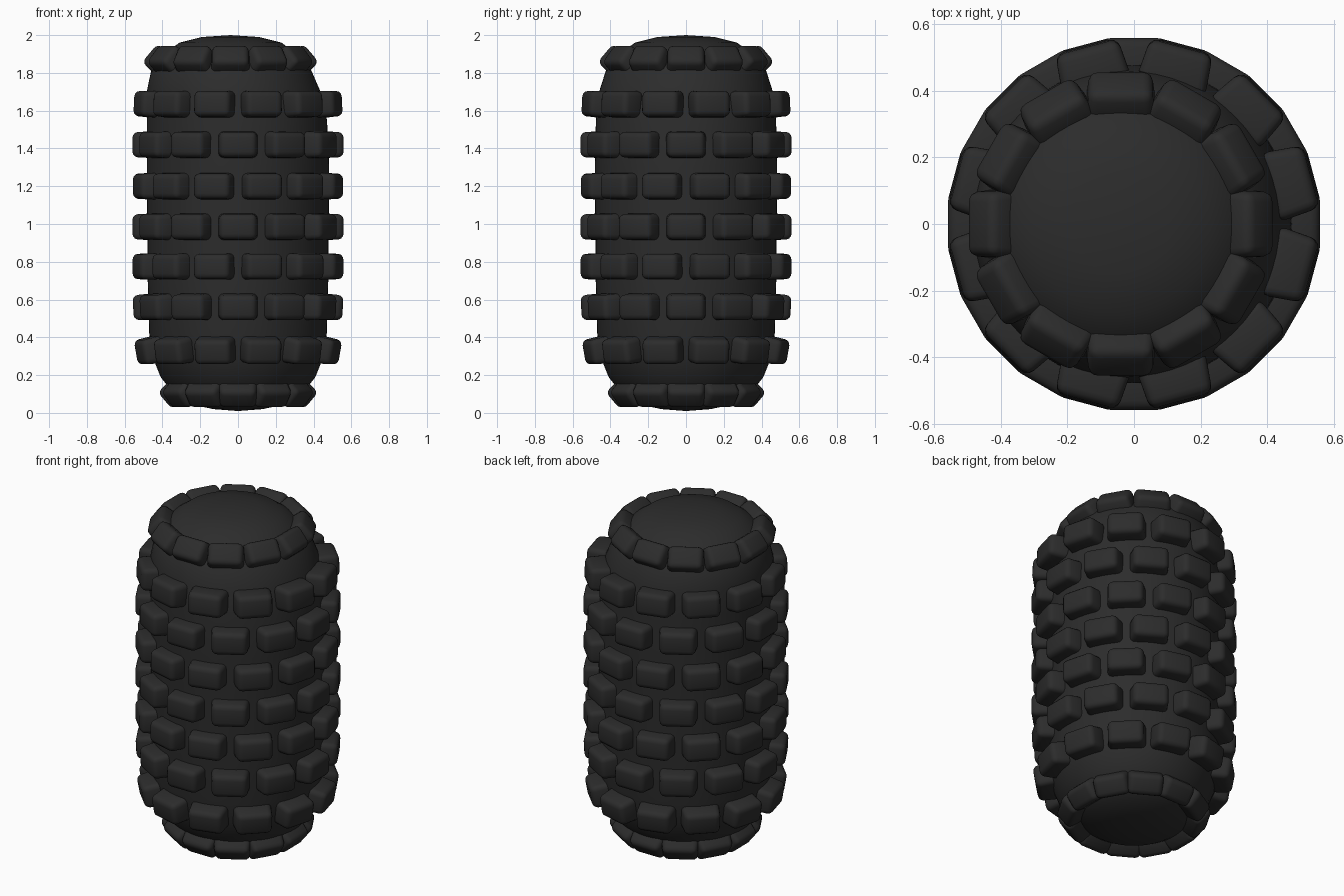
import bpy
import bmesh
from math import radians
from mathutils import Matrix, Vector

cube = bpy.data.objects.get("Cube")
if cube:
    bpy.data.objects.remove(cube, do_unlink=True)

# One dark rubber colour for everything
rubber = bpy.data.materials.new("dark_rubber")
rubber.use_nodes = True
colour = (0.025, 0.025, 0.025, 1)
rubber.diffuse_color = colour
shader = rubber.node_tree.nodes["Principled BSDF"]
shader.inputs["Base Color"].default_value = colour
shader.inputs["Roughness"].default_value = 0.8


def finish(bm, name, angle):
    bmesh.ops.recalc_face_normals(bm, faces=bm.faces)
    mesh = bpy.data.meshes.new(name)
    bm.to_mesh(mesh)
    bm.free()
    mesh.materials.append(rubber)
    obj = bpy.data.objects.new(name, mesh)
    bpy.context.collection.objects.link(obj)
    bpy.ops.object.select_all(action="DESELECT")
    obj.select_set(True)
    bpy.context.view_layer.objects.active = obj
    bpy.ops.object.shade_smooth_by_angle(angle=radians(angle))
    return obj


# Lathed barrel body with domed ends; the top leans slightly to one side
def make_body():
    profile = [(0, 0.01), (0.13, 0.02), (0.25, 0.045), (0.34, 0.1),
               (0.41, 0.19), (0.45, 0.29), (0.47, 0.42), (0.478, 0.7),
               (0.48, 1.0), (0.483, 1.3), (0.477, 1.55), (0.46, 1.7),
               (0.425, 1.81), (0.36, 1.895), (0.27, 1.96), (0.15, 1.99), (0, 2.0)]
    bm = bmesh.new()
    verts = [bm.verts.new((r, 0, z)) for r, z in profile]
    edges = [bm.edges.new(pair) for pair in zip(verts, verts[1:])]
    bmesh.ops.spin(bm, geom=verts + edges, cent=(0, 0, 0), axis=(0, 0, 1),
                   angle=radians(360), steps=64, use_duplicate=False)
    bmesh.ops.remove_doubles(bm, verts=bm.verts, dist=0.001)
    for v in bm.verts:
        if v.co.z > 1.5:
            v.co.x -= 0.04 * min(1, (v.co.z - 1.5) / 0.35)
    finish(bm, "barrel_body", 60)


# One rounded, slightly tapered tread block, outward along local x
def add_block(bm, matrix, size):
    part = bmesh.new()
    bmesh.ops.create_cube(part, size=1)
    for v in part.verts:
        taper = 0.9 if v.co.x > 0 else 1.0
        v.co = Vector((v.co.x * size[0], v.co.y * size[1] * taper, v.co.z * size[2] * taper))
    bmesh.ops.bevel(part, geom=part.edges[:], offset=0.028, segments=3,
                    profile=0.5, affect="EDGES")
    part.transform(matrix)
    mesh = bpy.data.meshes.new("block_part")
    part.to_mesh(mesh)
    part.free()
    bm.from_mesh(mesh)
    bpy.data.meshes.remove(mesh)


# A ring of twelve blocks
def make_ring(name, radius, z, pitch, start, shift=0, size=(0.13, 0.215, 0.145)):
    bm = bmesh.new()
    for i in range(12):
        matrix = (Matrix.Translation((shift, 0, 0))
                  @ Matrix.Rotation(radians(start + 30 * i), 4, "Z")
                  @ Matrix.Translation((radius, 0, z))
                  @ Matrix.Rotation(radians(-pitch), 4, "Y"))
        add_block(bm, matrix, size)
    finish(bm, name, 50)


make_body()

# Side rows, alternating by half a step
rows = [(0.33, 0.477, -10), (0.56, 0.49, -3), (0.775, 0.494, 0), (0.985, 0.494, 0),
        (1.2, 0.492, 0), (1.42, 0.494, 0), (1.635, 0.487, 3)]
for i, (z, radius, pitch) in enumerate(rows):
    make_ring(f"tread_row_{i + 1}", radius, z, pitch, 0 if i % 2 else 15)

# Tilted rings around both domed ends
make_ring("top_tread_ring", 0.385, 1.87, 40, 0, -0.04, (0.11, 0.21, 0.14))
make_ring("bottom_tread_ring", 0.345, 0.1, -40, 0, 0, (0.11, 0.21, 0.13))
